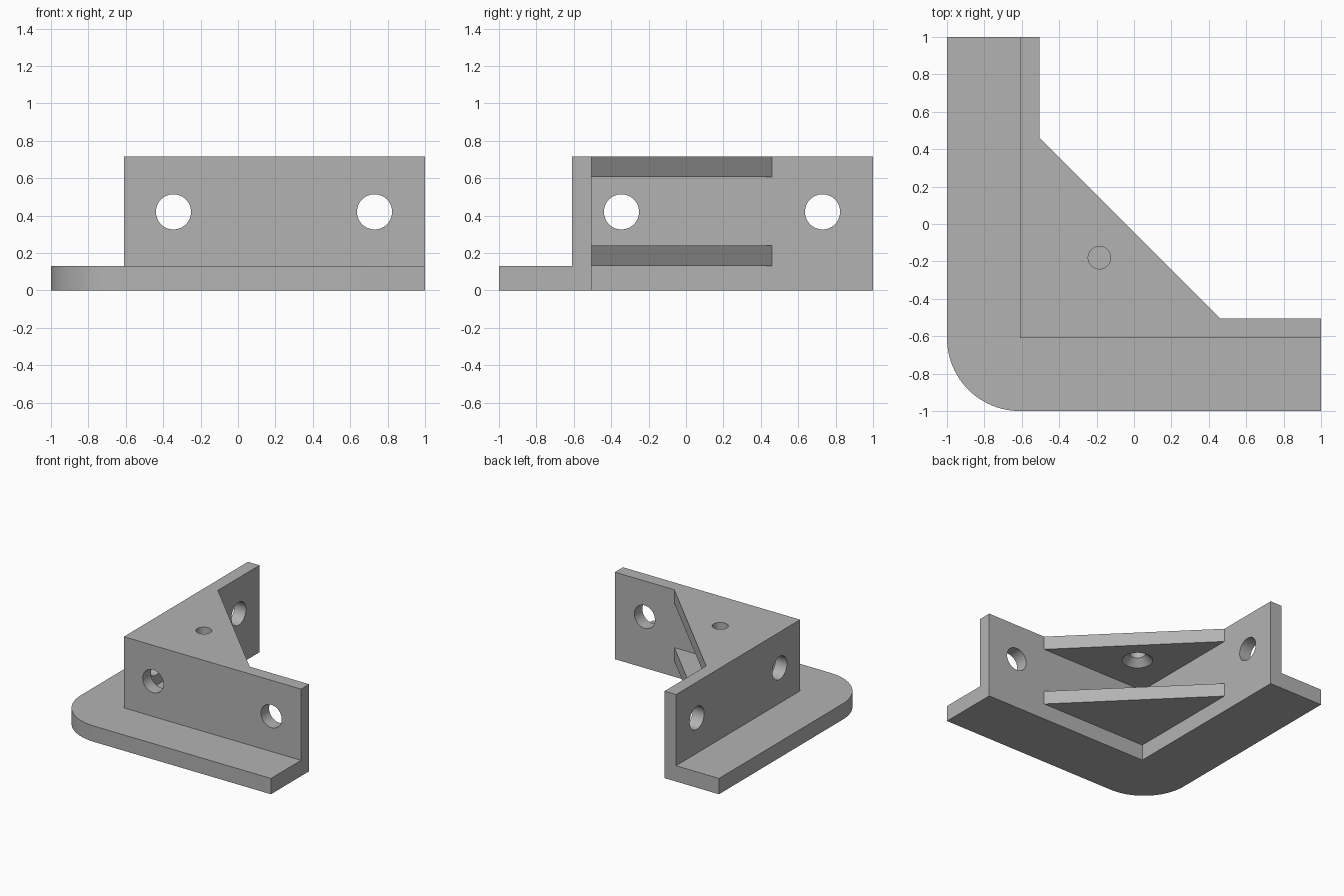
import bpy, bmesh
from math import pi, sin, cos
from mathutils import Matrix, Vector

cube = bpy.data.objects.get("Cube")
if cube:
    bpy.data.objects.remove(cube, do_unlink=True)

OUT, WALL, INNER, REACH = -1.0, -0.61, -0.505, 0.46
PLATE, GUSSET, TOP = 0.13, 0.11, 0.715
HOLE_Z, HOLE_R = 0.42, 0.094
CORNER_R = 0.39

grey = bpy.data.materials.new("plain grey")
grey.use_nodes = True
colour = (0.45, 0.45, 0.45, 1)
grey.diffuse_color = colour
grey.node_tree.nodes["Principled BSDF"].inputs["Base Color"].default_value = colour


def to_object(name, bm):
    bmesh.ops.recalc_face_normals(bm, faces=bm.faces)
    mesh = bpy.data.meshes.new(name)
    bm.to_mesh(mesh)
    bm.free()
    mesh.materials.append(grey)
    ob = bpy.data.objects.new(name, mesh)
    bpy.context.collection.objects.link(ob)
    return ob


def prism(name, outline, z0, z1):
    bm = bmesh.new()
    face = bm.faces.new([bm.verts.new((x, y, z0)) for x, y in outline])
    up = bmesh.ops.extrude_face_region(bm, geom=[face])["geom"]
    bmesh.ops.translate(bm, vec=(0, 0, z1 - z0),
                        verts=[v for v in up if isinstance(v, bmesh.types.BMVert)])
    return to_object(name, bm)


def drill(name, centre, axis, r1, r2, depth):
    bm = bmesh.new()
    turn = Vector((0, 0, 1)).rotation_difference(Vector(axis)).to_matrix().to_4x4()
    bmesh.ops.create_cone(bm, cap_ends=True, segments=48, radius1=r1, radius2=r2,
                          depth=depth, matrix=Matrix.Translation(centre) @ turn)
    return to_object(name, bm)


def combine(body, other, operation):
    mod = body.modifiers.new(other.name, "BOOLEAN")
    mod.operation, mod.solver, mod.object = operation, "EXACT", other
    bpy.context.view_layer.objects.active = body
    bpy.ops.object.modifier_apply(modifier=mod.name)
    bpy.data.objects.remove(other, do_unlink=True)


def angle_outline(outer_corner, edge):
    return outer_corner + [(1, edge), (1, INNER), (INNER, INNER), (INNER, 1), (edge, 1)]


# Flange plate with a rounded outer corner
arc_mid = OUT + CORNER_R
arc = [(arc_mid + CORNER_R * cos(a), arc_mid + CORNER_R * sin(a))
       for a in (pi + pi / 2 * i / 24 for i in range(25))]
bracket = prism("corner_bracket", angle_outline(arc, OUT), 0, PLATE)

# Upright walls
combine(bracket, prism("walls", angle_outline([(WALL, WALL)], WALL), 0, TOP), "UNION")

# Two triangular gussets, sunk slightly into the walls
sunk = INNER - 0.05
triangle = [(sunk, sunk), (REACH, sunk), (REACH, INNER), (INNER, REACH), (sunk, REACH)]
for name, z in (("lower_gusset", PLATE), ("upper_gusset", TOP - GUSSET)):
    combine(bracket, prism(name, triangle, z, z + GUSSET), "UNION")

# Two bolt holes through each wall
mid = (WALL + INNER) / 2
for p in (-0.345, 0.73):
    combine(bracket, drill("front_hole", (p, mid, HOLE_Z), (0, 1, 0), HOLE_R, HOLE_R, 0.2), "DIFFERENCE")
    combine(bracket, drill("side_hole", (mid, p, HOLE_Z), (1, 0, 0), HOLE_R, HOLE_R, 0.2), "DIFFERENCE")

# Screw hole in the upper gusset, countersunk from beneath
under = TOP - GUSSET
combine(bracket, drill("screw_hole", (-0.185, -0.18, TOP - 0.05), (0, 0, 1), 0.06, 0.06, 0.2), "DIFFERENCE")
combine(bracket, drill("countersink", (-0.185, -0.18, under + 0.025), (0, 0, 1), 0.125, 0.055, 0.07), "DIFFERENCE")

# Smooth the round surfaces, keep edges crisp
bpy.ops.object.select_all(action="DESELECT")
bracket.select_set(True)
bpy.context.view_layer.objects.active = bracket
bpy.ops.object.shade_smooth_by_angle(angle=pi / 6)
